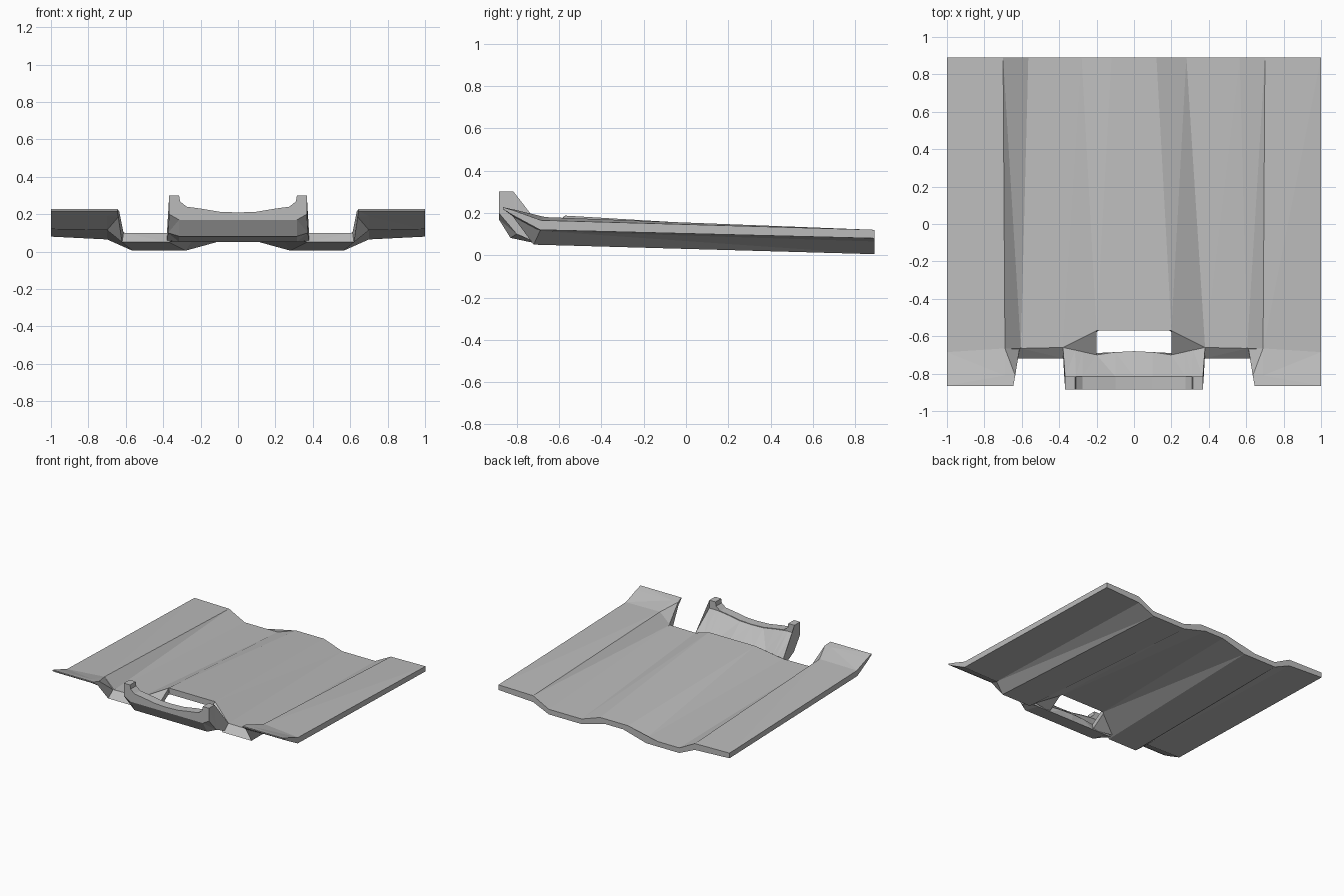
import bpy, bmesh

cube = bpy.data.objects.get("Cube")
if cube:
    bpy.data.objects.remove(cube, do_unlink=True)

grey = bpy.data.materials.new("plain_grey")
grey.use_nodes = True
GREY = (0.5, 0.5, 0.5, 1)
grey.diffuse_color = GREY
grey.node_tree.nodes["Principled BSDF"].inputs["Base Color"].default_value = GREY


def loft(name, rings, caps=(True, True), mirror=False):
    """Skin closed rings of points into one solid."""
    bm = bmesh.new()
    loops = [[bm.verts.new(p) for p in ring] for ring in rings]
    n = len(loops[0])
    for a, b in zip(loops, loops[1:]):
        for i in range(n):
            j = (i + 1) % n
            bm.faces.new((a[i], a[j], b[j], b[i]))
    for cap, loop in zip(caps, (loops[0], loops[-1])):
        if cap:
            bm.faces.new(loop)
    bmesh.ops.triangulate(bm, faces=bm.faces)
    bmesh.ops.recalc_face_normals(bm, faces=bm.faces)
    mesh = bpy.data.meshes.new(name)
    bm.to_mesh(mesh)
    bm.free()
    mesh.materials.append(grey)
    obj = bpy.data.objects.new(name, mesh)
    bpy.context.collection.objects.link(obj)
    if mirror:
        obj.modifiers.new("mirror", "MIRROR").use_mirror_merge = False
    return obj


def both_sides(half):
    """Extend a half section, listed from the centre outwards, across x = 0."""
    return [(-x, y, z) for x, y, z in reversed(half)] + half


# Floor panel: a raised centre tunnel that grows to the front, two channels, two side shelves
back_top = [(0.12, 0.89, 0.1), (0.28, 0.89, 0.045), (0.565, 0.89, 0.045),
            (0.70, 0.89, 0.115), (1, 0.89, 0.12)]
back_under = [(0.08, 0.89, 0.06), (0.28, 0.89, 0.005), (0.565, 0.89, 0.005),
              (0.70, 0.89, 0.065), (1, 0.89, 0.08)]
front_top = [(0.20, -0.57, 0.187), (0.38, -0.66, 0.1), (0.605, -0.665, 0.1),
             (0.69, -0.665, 0.18), (1, -0.685, 0.165)]
front_under = [(0.19, -0.57, 0.14), (0.37, -0.72, 0.05), (0.62, -0.72, 0.05),
               (0.70, -0.69, 0.115), (1, -0.69, 0.12)]
loft("floor_panel", [both_sides(t) + both_sides(u)[::-1]
                     for t, u in ((back_top, back_under), (front_top, front_under))])

# Upturned flaps at the two front corners
loft("corner_flap", [
    [(0.612, -0.667, 0.1), (0.69, -0.665, 0.18), (1, -0.685, 0.165),
     (1, -0.69, 0.12), (0.70, -0.69, 0.115), (0.62, -0.72, 0.05)],
    [(0.635, -0.81, 0.215), (0.69, -0.81, 0.215), (1, -0.81, 0.21),
     (1, -0.82, 0.19), (0.70, -0.82, 0.19), (0.64, -0.82, 0.185)],
    [(0.645, -0.865, 0.227), (0.69, -0.865, 0.227), (1, -0.865, 0.227),
     (1, -0.865, 0.218), (0.70, -0.865, 0.218), (0.645, -0.865, 0.218)],
], caps=(False, True), mirror=True)


# Front bar with a ramp behind it and a post at each end
def bar_section(x, crest, ramp, back, lip=0.17, chin=(-0.83, 0.082), spread=0.0):
    return [(x + spread, back, 0.1), (x, -0.815, ramp), (x, -0.815, crest),
            (x, -0.885, crest), (x, -0.885, lip),
            (x + spread / 2, *chin), (x + spread, -0.69, 0.052)]


half_bar = [bar_section(0.10, 0.213, 0.208, -0.685),
            bar_section(0.20, 0.23, 0.225, -0.70),
            bar_section(0.275, 0.24, 0.235, -0.683),
            bar_section(0.31, 0.268, 0.238, -0.675),
            bar_section(0.315, 0.3, 0.238, -0.674),
            bar_section(0.368, 0.3, 0.238, -0.66, 0.2, (-0.80, 0.1), 0.012)]
other_half = [[(-x, y, z) for x, y, z in ring] for ring in reversed(half_bar)]
loft("front_bar", other_half + [bar_section(0, 0.209, 0.205, -0.68)] + half_bar)

# Gussets beside the opening, joining the tunnel to the bar
gusset = [(0.20, -0.57, 0.187), (0.38, -0.66, 0.1), (0.20, -0.70, 0.1)]
loft("opening_gusset", [gusset, [(x, y, z - 0.046) for x, y, z in gusset]], mirror=True)
